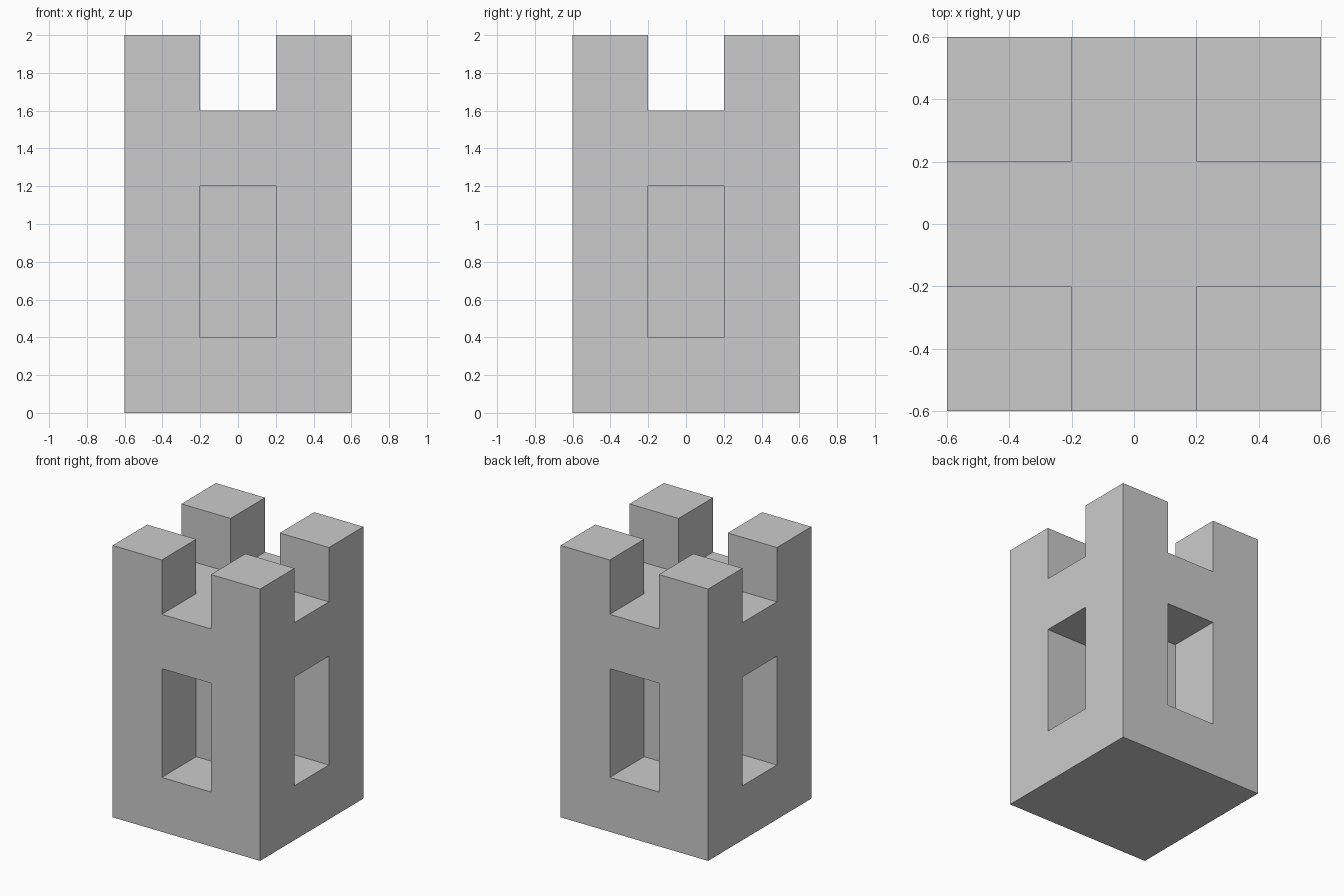
import bpy, bmesh
from mathutils import Vector

if "Cube" in bpy.data.objects:
    bpy.data.objects.remove(bpy.data.objects["Cube"])

S = 0.4  # block size: the tower is a 3 x 3 x 5 block layout


def solid(i, j, k):
    if abs(i) > 1 or abs(j) > 1 or not 0 <= k <= 4:
        return False
    if k == 4:                       # corner battlements only
        return i != 0 and j != 0
    if k in (1, 2):                  # window recesses around a solid core
        return (i == 0) == (j == 0)
    return True


bm = bmesh.new()
verts = {}


def vert(p):
    key = tuple(round(c, 3) for c in p)
    if key not in verts:
        verts[key] = bm.verts.new(key)
    return verts[key]


# Outer skin: a quad wherever a solid block meets empty space
for i in (-1, 0, 1):
    for j in (-1, 0, 1):
        for k in range(5):
            if not solid(i, j, k):
                continue
            centre = Vector((i, j, k + 0.5)) * S
            for axis in range(3):
                for sign in (-1, 1):
                    n = Vector((0, 0, 0))
                    n[axis] = sign
                    if solid(i + int(n.x), j + int(n.y), k + int(n.z)):
                        continue
                    u = Vector((0, 0, 0))
                    u[(axis + 1) % 3] = 1
                    v = n.cross(u)
                    bm.faces.new([vert(centre + (n + a * u + b * v) * S / 2)
                                  for a, b in ((-1, -1), (1, -1), (1, 1), (-1, 1))])

mesh = bpy.data.meshes.new("castle_tower")
bm.to_mesh(mesh)
bm.free()
tower = bpy.data.objects.new("castle_tower", mesh)
bpy.context.collection.objects.link(tower)
